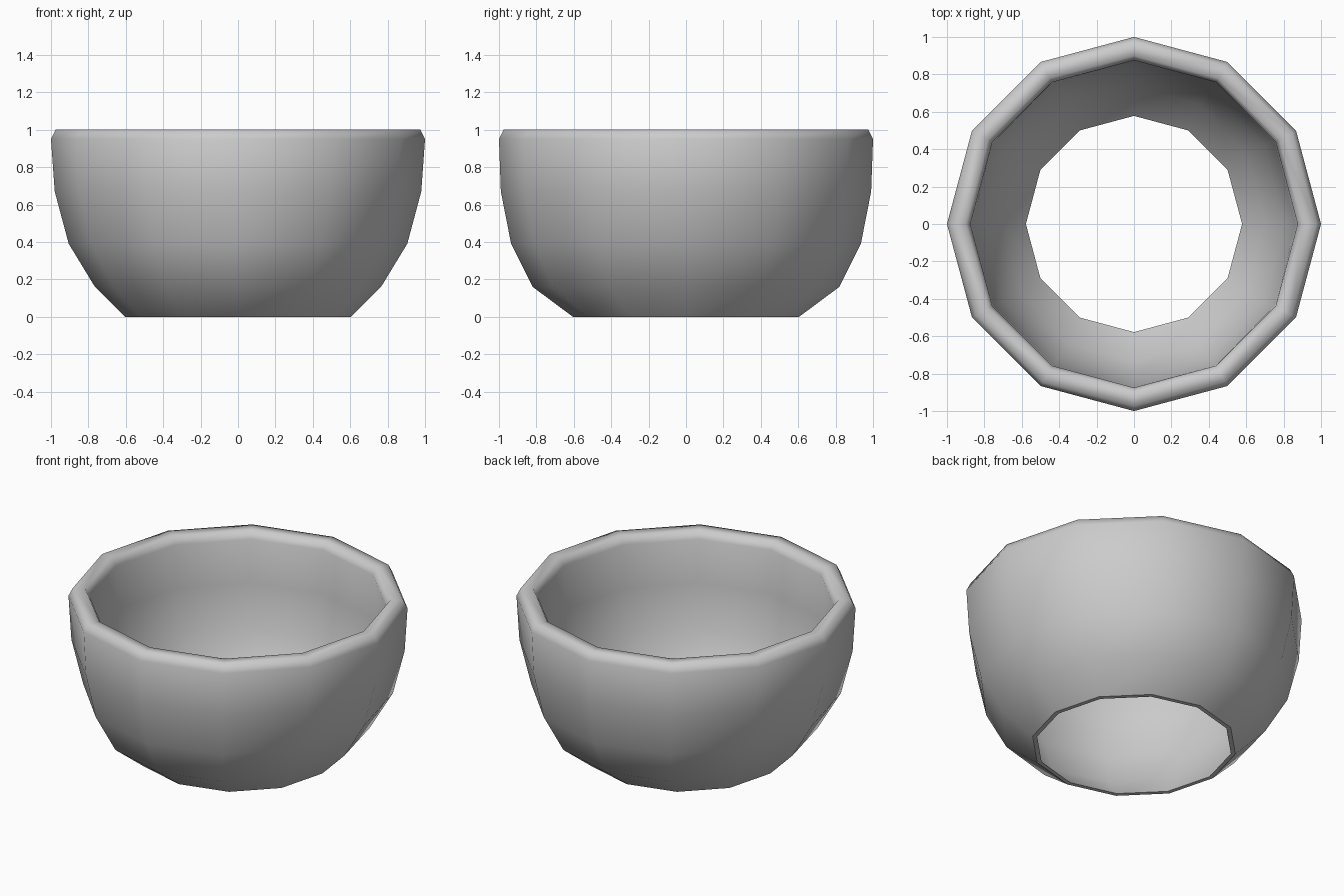
import bpy, bmesh
from math import cos, sin, pi

cube = bpy.data.objects.get("Cube")
if cube:
    bpy.data.objects.remove(cube)

SIDES = 12

# Closed wall section, as (x radius, y radius, height):
# up the outside, over the rounded rim, down the inside
section = [
    (0.605, 0.605, 0.0), (0.765, 0.82, 0.16), (0.905, 0.935, 0.39),
    (0.98, 0.99, 0.67), (1.0, 1.0, 0.95), (0.975, 0.975, 1.0),
    (0.9, 0.9, 1.0), (0.875, 0.875, 0.95), (0.865, 0.875, 0.67),
    (0.805, 0.83, 0.39), (0.695, 0.74, 0.16), (0.578, 0.578, 0.0),
]

# Clay material
clay = bpy.data.materials.new("grey clay")
clay.use_nodes = True
color = (0.6, 0.6, 0.6, 1.0)
clay.diffuse_color = color
clay.node_tree.nodes["Principled BSDF"].inputs["Base Color"].default_value = color

# Bowl: sweep the section around the vertical axis
bm = bmesh.new()
rings = []
for rx, ry, z in section:
    angles = [2 * pi * i / SIDES for i in range(SIDES)]
    rings.append([bm.verts.new((rx * cos(a), ry * sin(a), z)) for a in angles])

for r, lower in enumerate(rings):
    upper = rings[(r + 1) % len(rings)]
    for i in range(SIDES):
        j = (i + 1) % SIDES
        face = bm.faces.new((lower[i], lower[j], upper[j], upper[i]))
        # Only the narrow foot ring stays flat
        face.smooth = upper is not rings[0]
bmesh.ops.recalc_face_normals(bm, faces=bm.faces)

# Crisp edges around the foot
for e in bm.edges:
    if all(v.co.z < 0.001 for v in e.verts):
        e.smooth = False

mesh = bpy.data.meshes.new("bowl")
bm.to_mesh(mesh)
bm.free()
mesh.materials.append(clay)
bowl = bpy.data.objects.new("bowl", mesh)
bpy.context.collection.objects.link(bowl)
